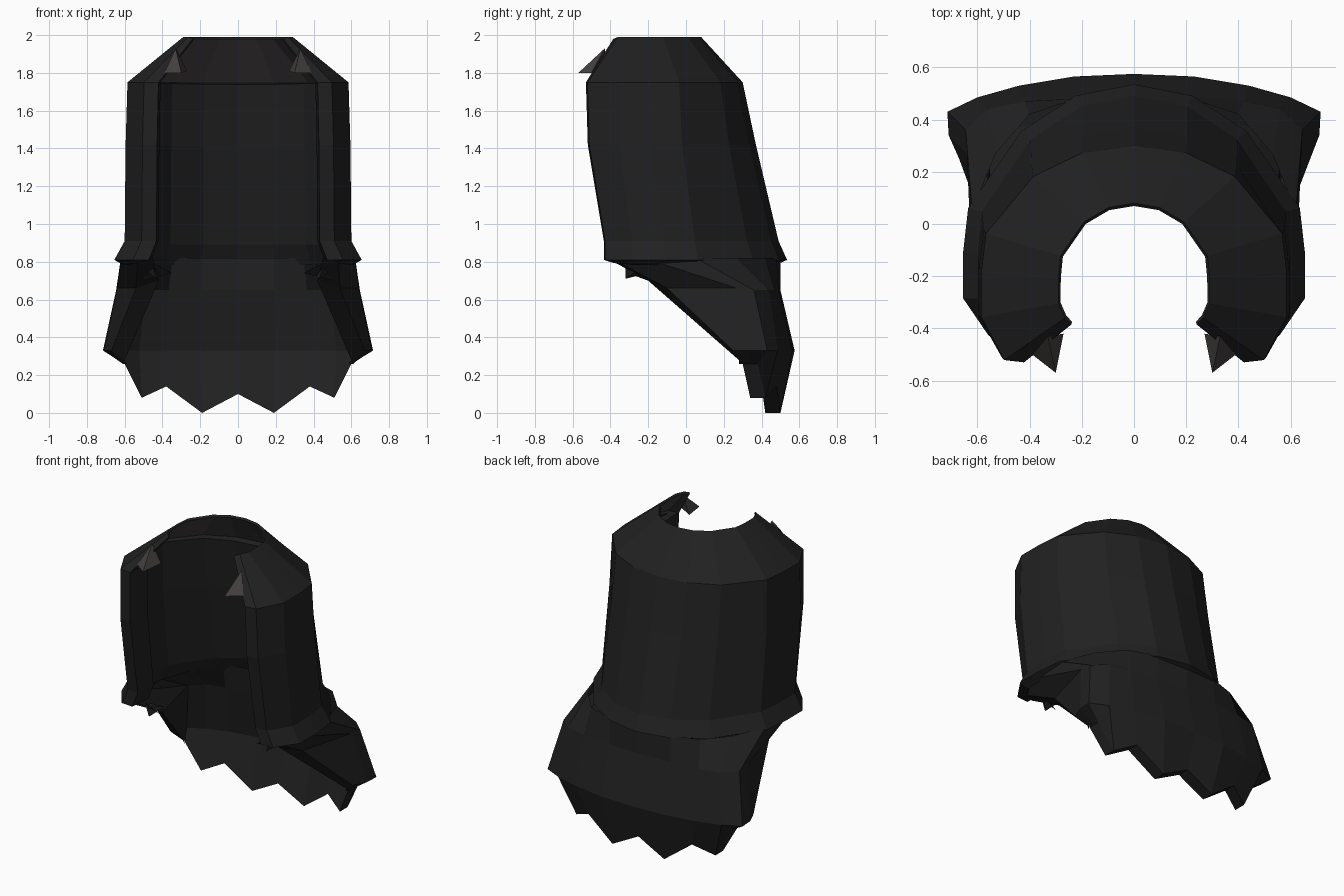
import bpy, bmesh

if "Cube" in bpy.data.objects:
    bpy.data.objects.remove(bpy.data.objects["Cube"])


def material(name, colour):
    mat = bpy.data.materials.new(name)
    mat.use_nodes = True
    mat.diffuse_color = (*colour, 1)
    bsdf = mat.node_tree.nodes["Principled BSDF"]
    bsdf.inputs["Base Color"].default_value = (*colour, 1)
    bsdf.inputs["Roughness"].default_value = 0.9
    return mat


black = material("black cloth", (0.015, 0.015, 0.015))
grey = material("warm grey lining", (0.06, 0.052, 0.052))

# Half outline from the back centre round to the front edge and its inward return:
# x as a share of the half width, y as a share from front to back
OUTLINE = [(0, 1), (.34, .965), (.66, .85), (.97, .58), (1, .4), (1, .2),
           (.85, .01), (.72, 0), (.7, .2)]


def outline_row(z, width, front, back, tuck=0):
    """One ring of the body; tuck draws the sides forward."""
    return [(x * width, front + (t - 4 * tuck * t * (1 - t)) * (back - front), z)
            for x, t in OUTLINE]


def inner_row(row, narrow=.87, depth=.08):
    """Inside copy of a skirt row, meeting the outside at the front edge."""
    inside = [(x * narrow, y - (depth if i < 5 else 0), z)
              for i, (x, y, z) in enumerate(row[:-1])]
    return inside + row[-1:]


def make_object(name, verts, faces, mats):
    mesh = bpy.data.meshes.new(name)
    mesh.from_pydata(verts, [], faces)
    for mat in mats:
        mesh.materials.append(mat)
    obj = bpy.data.objects.new(name, mesh)
    bpy.context.collection.objects.link(obj)
    return obj


def loft(name, half_rows, mats):
    """Mirror each half row and skin the rows in order."""
    verts, faces = [], []
    for half in half_rows:
        verts += half[::-1] + [(-x, y, z) for x, y, z in half[1:]]
    n = 2 * len(half_rows[0]) - 1
    for r in range(len(half_rows) - 1):
        for c in range(n - 1):
            a = r * n + c
            faces.append((a, a + n, a + n + 1, a + 1))
    return make_object(name, verts, faces, mats)


def thicken(obj, thickness):
    solid = obj.modifiers.new("thickness", "SOLIDIFY")
    solid.thickness = thickness
    solid.offset = -1
    solid.material_offset = len(obj.data.materials) - 1


def spike(name, base, tip, mat):
    """Three-sided spike, one on each side."""
    for side, sign in (("left", 1), ("right", -1)):
        bm = bmesh.new()
        pts = [bm.verts.new((x * sign, y, z)) for x, y, z in base + [tip]]
        for tri in ((0, 1, 2), (0, 1, 3), (1, 2, 3), (2, 0, 3)):
            bm.faces.new([pts[i] for i in tri])
        bmesh.ops.recalc_face_normals(bm, faces=bm.faces)
        obj = make_object(side + "_" + name, [], [], [mat])
        bm.to_mesh(obj.data)
        bm.free()


# Sloping collar with a lighter lining, without the front return
shoulder = outline_row(1.75, .585, -.53, .3, -.015)
rim = outline_row(1.99, .29, -.4, .08)[:6] + [(.265, -.36, 1.99), (.24, -.385, 1.98)]
thicken(loft("collar", [rim, shoulder[:-1]], [black, grey]), .015)

# Open-fronted body with a flared hem
thicken(loft("body", [
    shoulder,
    outline_row(1.42, .595, -.52, .37, .02),
    outline_row(.91, .6, -.435, .49, .06),
    outline_row(.81, .655, -.435, .535, .07),
], [black]), .06)

# Back skirt: waist, hip, ridge and jagged edge, then back up the inside
waist = [(x, y, .82) for x, y in ((0, .5), (.22, .48), (.4, .42), (.53, .27),
                                  (.62, .05), (.62, -.22), (.53, -.4), (.45, -.42))]
hip = [(0, .5, .65), (.22, .49, .65), (.42, .47, .65), (.56, .44, .65),
       (.645, .36, .65), (.64, .27, .66), (.54, -.1, .66), (.42, -.2, .7)]
ridge = [(0, .575, .33), (.23, .565, .33), (.44, .53, .33), (.6, .485, .33),
         (.715, .43, .33), (.71, .34, .33), (.67, .25, .33), (.6, .28, .28)]
jagged = [(0, .5, .1), (.19, .5, 0), (.38, .48, .14), (.51, .42, .08),
          (.6, .38, .26), (.62, .34, .27), (.61, .31, .26), (.59, .28, .26)]
outside = [waist, hip, ridge, jagged]
inside = [inner_row(jagged, 1)] + [inner_row(row) for row in (ridge, hip, waist)]
loft("skirt", outside + inside, [black])

# Pointed tips at the collar and below the front hem
spike("collar_spike", [(.33, -.43, 1.93), (.27, -.42, 1.81), (.39, -.5, 1.8)],
      (.3, -.57, 1.8), grey)
spike("hem_tab", [(.5, -.3, .8), (.5, -.2, .7), (.42, -.33, .78)], (.35, -.31, .74), black)
spike("hem_barb", [(.5, -.25, .76), (.4, -.2, .74), (.45, -.32, .77)], (.43, -.32, .71), black)
